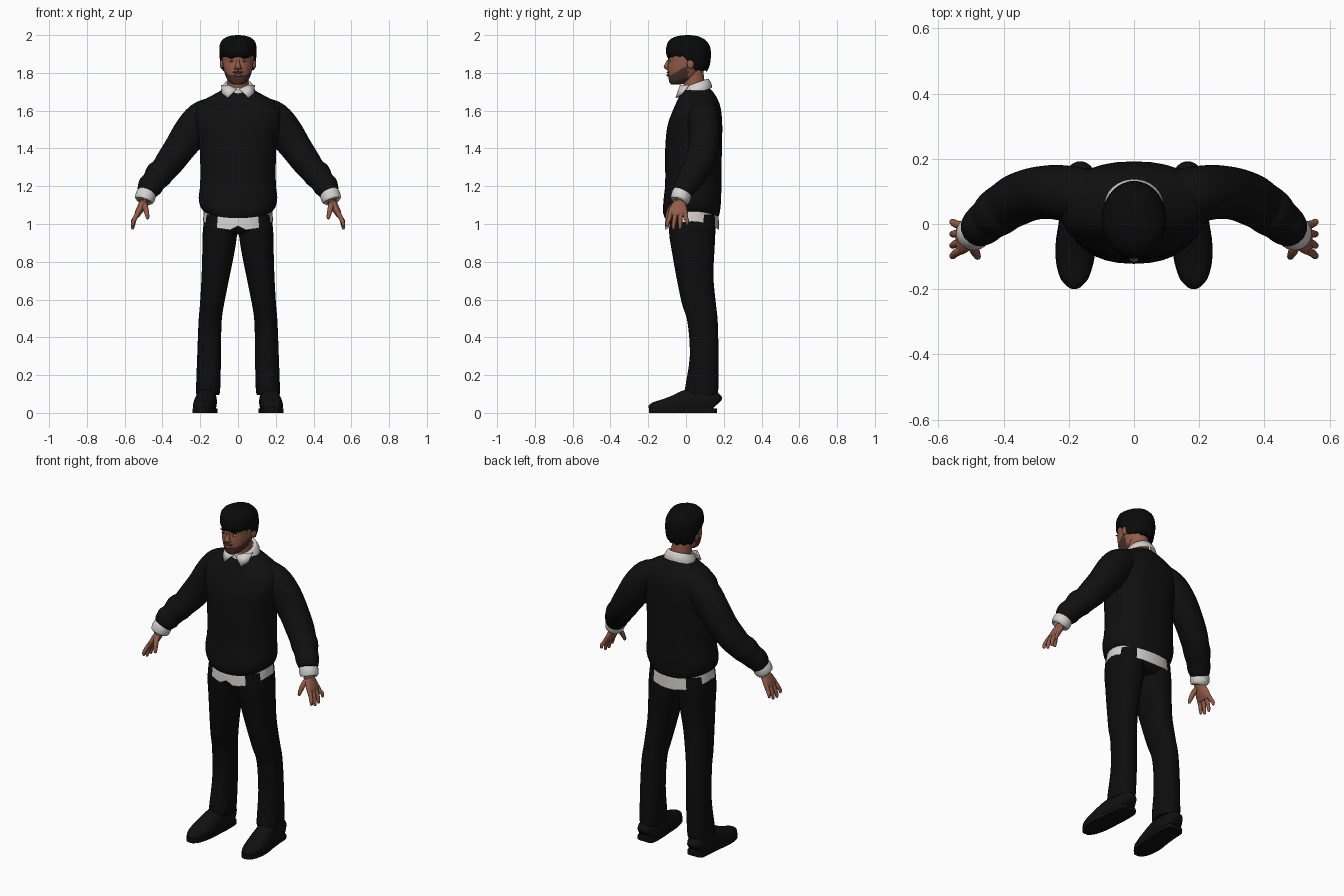
import bpy, bmesh, math
from mathutils import Vector

Z, Y = Vector((0, 0, 1)), Vector((0, 1, 0))


def material(name, *rgb):
    m = bpy.data.materials.new(name)
    m.diffuse_color = (*rgb, 1)
    return m


KNIT = material("black knit", .005, .005, .005)
CLOTH = material("black trouser cloth", .004, .004, .004)
LEATHER = material("black leather", .005, .005, .005)
HAIR = material("black hair", .003, .003, .003)
SHIRT = material("off white shirt", .66, .64, .61)
SKIN = material("brown skin", .29, .108, .064)
BEARD = material("dark brown beard", .065, .032, .022)
LIP = material("muted red lips", .22, .07, .05)
EYE = material("eye white", .45, .40, .37)


def finish(name, bm, mat, mirror=False):
    bmesh.ops.recalc_face_normals(bm, faces=bm.faces)
    me = bpy.data.meshes.new(name)
    bm.to_mesh(me)
    bm.free()
    ob = bpy.data.objects.new(name, me)
    bpy.context.collection.objects.link(ob)
    me.materials.append(mat)
    if mirror:
        ob.modifiers.new("mirror", 'MIRROR').use_clip = False
    bpy.ops.object.select_all(action='DESELECT')
    ob.select_set(True)
    bpy.context.view_layer.objects.active = ob
    bpy.ops.object.shade_smooth_by_angle(angle=math.radians(50))
    return ob


def smooth_rings(rings, steps):
    """Catmull-Rom interpolation between cross-sections."""
    out = []
    for i in range(len(rings) - 1):
        p0, p1 = rings[max(i - 1, 0)], rings[i]
        p2, p3 = rings[i + 1], rings[min(i + 2, len(rings) - 1)]
        for k in range(steps):
            t = k / steps
            out.append([.5 * (2 * b + (c - a) * t + (2 * a - 5 * b + 4 * c - d) * t * t
                              + (3 * b - a - 3 * c + d) * t ** 3)
                        for a, b, c, d in zip(p0, p1, p2, p3)])
    return out + [list(rings[-1])]


def loft(name, rings, mat, flat=True, ref=Y, n=32, steps=4, p=2.0, cap=True, mod=None, mirror=False):
    """Skin over ellipses (x, y, z, width radius, radius along ref)."""
    rings = smooth_rings(rings, steps)
    bm = bmesh.new()
    rows = []
    for i, (x, y, z, r1, r2) in enumerate(rings):
        t = Z
        if not flat:
            t = (Vector(rings[min(i + 1, len(rings) - 1)][:3]) - Vector(rings[max(i - 1, 0)][:3])).normalized()
        a = (ref - t * ref.dot(t)).normalized()
        b = t.cross(a)
        row = []
        for k in range(n):
            th = 2 * math.pi * k / n
            c, s = math.cos(th), math.sin(th)
            v = Vector((x, y, z)) + a * r2 * math.copysign(abs(c) ** (2 / p), c) \
                + b * r1 * math.copysign(abs(s) ** (2 / p), s)
            row.append(bm.verts.new(mod(v) if mod else v))
        rows.append(row)
    for lo, hi in zip(rows, rows[1:]):
        for k in range(n):
            bm.faces.new((lo[k], lo[k - 1], hi[k - 1], hi[k]))
    if cap:
        bm.faces.new(rows[0])
        bm.faces.new(rows[-1])
    return finish(name, bm, mat, mirror)


def upright(*rows):
    """Centred cross-sections given as (z, half width, front y, back y)."""
    return [(0, (f + b) / 2, z, w, (b - f) / 2) for z, w, f, b in rows]


def ball(name, loc, size, mat, mirror=False):
    bm = bmesh.new()
    bmesh.ops.create_uvsphere(bm, u_segments=16, v_segments=10, radius=1)
    for v in bm.verts:
        v.co = Vector(loc) + Vector(c * s for c, s in zip(v.co, size))
    return finish(name, bm, mat, mirror)


# Sweater body, with a lower edge that dips at front and back
def sweater_edge(v):
    fade = max(0, min(1, (1.15 - v.z) / .09))
    v.z -= .03 * fade * ((v.y - .03) / .145) ** 2
    return v


loft("sweater_body", upright(
    (1.06, .175, -.112, .17), (1.09, .198, -.122, .18), (1.14, .208, -.118, .186), (1.22, .200, -.110, .187),
    (1.40, .203, -.110, .190), (1.52, .225, -.098, .192), (1.60, .228, -.070, .186), (1.65, .190, -.048, .172),
    (1.69, .120, -.030, .150), (1.715, .075, -.018, .128)), KNIT, p=2.25, mod=sweater_edge)

# Sleeves, bunched toward the wrist
loft("sleeve", [(.12, .09, 1.60, .075, .075), (.19, .092, 1.56, .090, .085), (.25, .098, 1.485, .093, .083),
                (.31, .092, 1.40, .083, .080), (.36, .074, 1.33, .077, .080), (.395, .053, 1.285, .070, .076),
                (.42, .035, 1.26, .074, .074), (.445, .014, 1.225, .064, .066), (.465, -.004, 1.20, .066, .062),
                (.482, -.018, 1.172, .055, .055), (.487, -.023, 1.163, .046, .048)],
     KNIT, flat=False, mirror=True)

# Shirt cuffs, hem and collar
loft("shirt_cuff", [(.477, -.014, 1.18, .044, .048), (.487, -.024, 1.155, .053, .053),
                    (.497, -.032, 1.125, .050, .050), (.498, -.033, 1.122, .030, .035)],
     SHIRT, flat=False, mirror=True)


def hem_edge(v):
    low = max(0, (1.08 - v.z) / .07)
    v.z -= .045 * low * ((v.y - .033) / .135) ** 2
    if abs(v.x) < .01 and v.y < 0:
        v.z += .025 * low
    return v


loft("shirt_hem", upright((1.015, .186, -.112, .176), (1.05, .183, -.108, .173), (1.10, .178, -.10, .17)),
     SHIRT, cap=False, p=2.2, mod=hem_edge)


def collar_tilt(v):
    v.z += (v.y - .05) * .35
    return v


loft("shirt_collar", upright((1.690, .092, -.030, .138), (1.715, .088, -.030, .134),
                             (1.745, .070, -.022, .118), (1.742, .056, -.012, .105)),
     SHIRT, cap=False, mod=collar_tilt)
bm = bmesh.new()
corners = [(.006, -.032, 1.715), (.050, -.028, 1.735), (.088, .015, 1.735), (.084, -.022, 1.690), (.055, -.052, 1.668)]
bm.faces.new([bm.verts.new(c) for c in corners])
point = finish("collar_point", bm, SHIRT, True)
sol = point.modifiers.new("thickness", 'SOLIDIFY')
sol.thickness, sol.offset = .009, 0

# Trousers
loft("trouser_hips", upright((.945, .11, -.06, .13), (.97, .165, -.085, .152), (1.02, .178, -.096, .162),
                             (1.08, .172, -.095, .16)), CLOTH, p=2.2)
loft("trouser_leg", [(.160, .083, .095, .060, .085), (.158, .083, .13, .064, .088), (.153, .096, .30, .063, .076),
                     (.148, .088, .48, .061, .080), (.137, .068, .58, .064, .090), (.119, .047, .72, .074, .098),
                     (.104, .038, .85, .085, .112), (.096, .033, .95, .091, .122), (.092, .033, 1.05, .085, .12)],
     CLOTH, p=2.25, mirror=True)

# Shoes: one outline clamped at different heights gives upper and sole
shoe = [(.165, .164, .045, .028, .035), (.165, .145, .055, .050, .06), (.167, .06, .06, .055, .07),
        (.172, 0, .055, .056, .066), (.178, -.06, .042, .059, .052), (.182, -.12, .032, .054, .04),
        (.183, -.17, .027, .038, .030), (.183, -.196, .022, .013, .015)]


def clamp(lo, hi):
    def f(v):
        v.z = max(lo, min(hi, v.z))
        return v
    return f


loft("shoe_upper", shoe, LEATHER, flat=False, ref=Z, p=2.3, mod=clamp(.018, 1), mirror=True)
loft("shoe_sole", [(x, y, .012, w + .003, .04) for x, y, z, w, h in shoe], LEATHER,
     flat=False, ref=Z, p=3, mod=clamp(0, .022), mirror=True)

# Hands
loft("palm", [(.485, -.022, 1.155, .026, .030), (.497, -.032, 1.12, .022, .031), (.512, -.038, 1.09, .021, .044),
              (.528, -.042, 1.06, .018, .052), (.536, -.043, 1.04, .012, .048)],
     SKIN, flat=False, n=20, mirror=True)
for name, y0, y1, zt in (("index_finger", -.079, -.098, .985), ("middle_finger", -.054, -.066, .970),
                         ("ring_finger", -.029, -.031, .972), ("little_finger", -.006, .006, .995)):
    loft(name, [(.526, y0, 1.065, .013, .013), (.546, (y0 + y1) / 2, 1.03, .012, .012),
                (.556, y1, zt + .022, .010, .010), (.558, y1, zt + .004, .007, .007), (.558, y1, zt, .002, .002)],
         SKIN, flat=False, n=12, mirror=True)
loft("thumb", [(.500, -.045, 1.115, .016, .016), (.490, -.078, 1.085, .015, .015), (.482, -.095, 1.052, .012, .012),
               (.478, -.102, 1.03, .008, .008), (.477, -.103, 1.025, .002, .002)],
     SKIN, flat=False, n=12, mirror=True)

# Neck and head, bearded along the jaw
loft("neck", upright((1.67, .060, -.015, .115), (1.72, .056, -.012, .102), (1.78, .055, -.02, .095),
                     (1.83, .055, -.02, .09)), SKIN)
head = loft("head", upright((1.738, .022, -.078, -.035), (1.748, .042, -.087, .0), (1.775, .062, -.093, .055),
                            (1.82, .076, -.097, .085), (1.865, .083, -.094, .10), (1.91, .086, -.098, .11),
                            (1.95, .076, -.085, .10), (1.985, .035, -.03, .05)), SKIN, n=48, steps=6, p=2.15)
head.data.materials.append(BEARD)
for f in head.data.polygons:
    c = f.center
    f.material_index = int(c.y < .012 and c.z < 1.787 + max(0, c.y + .08) * .55)

# Face features
loft("nose", [(0, -.092, 1.868, .008, .008), (0, -.098, 1.85, .010, .012), (0, -.103, 1.832, .015, .015),
              (0, -.099, 1.82, .013, .010), (0, -.095, 1.816, .004, .004)], SKIN, n=16)
ball("nostril_wing", (.013, -.097, 1.825), (.008, .009, .007), SKIN, True)
ball("moustache", (0, -.094, 1.803), (.030, .008, .006), BEARD)
ball("lips", (0, -.095, 1.788), (.022, .008, .007), LIP)
ball("eye", (.034, -.087, 1.864), (.014, .006, .006), EYE, True)
ball("iris", (.034, -.091, 1.864), (.005, .003, .005), HAIR, True)
ball("eyebrow", (.035, -.090, 1.881), (.020, .007, .004), HAIR, True)
ball("ear", (.086, .025, 1.850), (.010, .019, .030), SKIN, True)


# Cropped hair: short fringe in front, longer at the nape
def hairline(v):
    k = max(0, min(1, (v.y + .02) / .08))
    base = 1.888 - .075 * k * k * (3 - 2 * k)
    base += .005 * math.sin(14 * math.atan2(v.x, v.y - .015) + .6)
    v.z = base + (v.z - 1.81) * (2 - base) / .19
    return v


loft("hair", upright((1.81, .090, -.100, .112), (1.84, .096, -.106, .126), (1.89, .099, -.104, .132),
                     (1.94, .093, -.094, .126), (1.975, .072, -.070, .100), (1.994, .042, -.035, .062),
                     (2.0, .008, .005, .02)), HAIR, n=64, mod=hairline)
